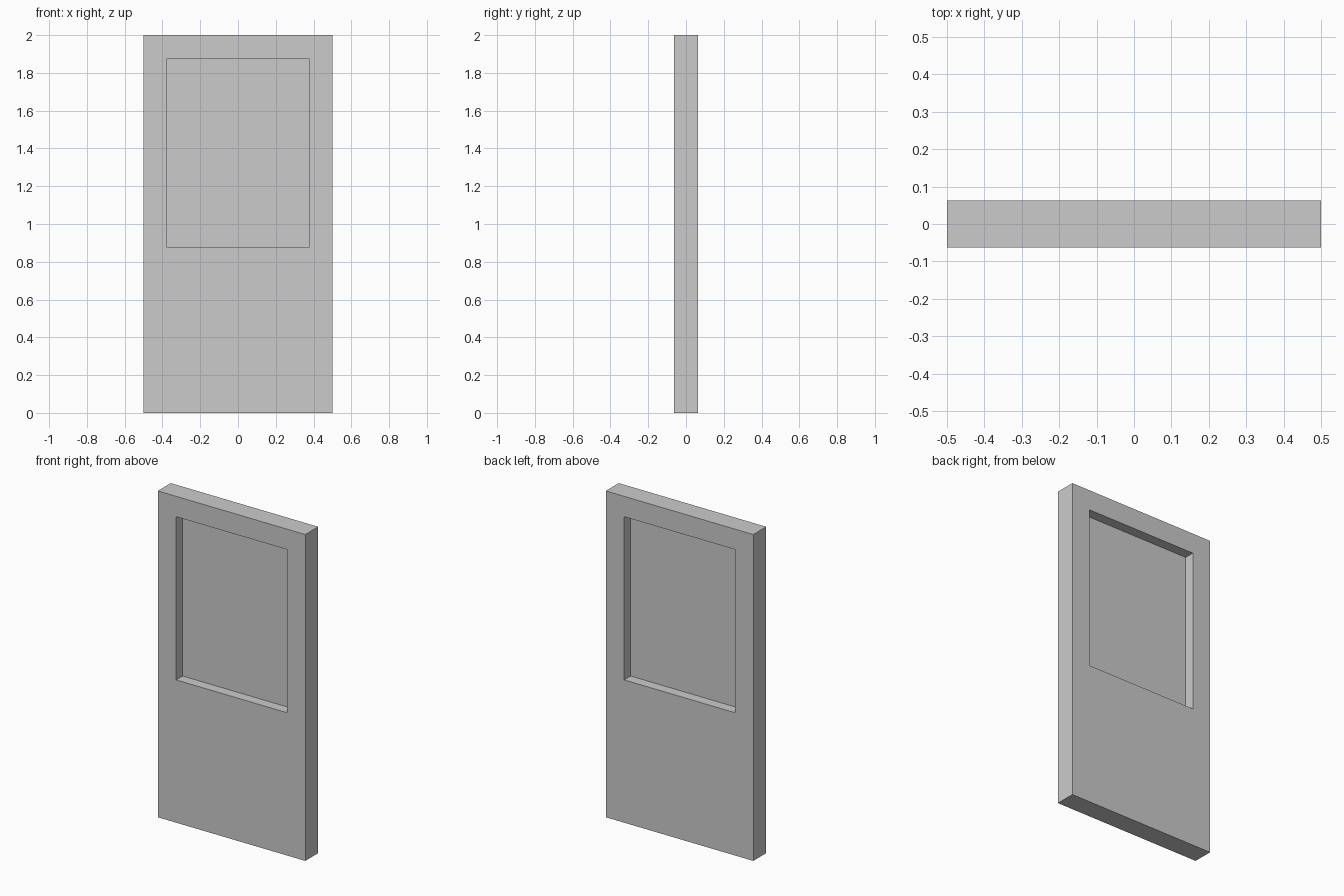
import bpy, bmesh
from mathutils import Matrix, Vector

if "Cube" in bpy.data.objects:
    bpy.data.objects.remove(bpy.data.objects["Cube"])

WIDTH, DEPTH, HEIGHT = 1.0, 0.125, 2.0
BORDER, SILL = 0.125, 0.875


def add_object(name, bm):
    mesh = bpy.data.meshes.new(name)
    bm.to_mesh(mesh)
    bm.free()
    obj = bpy.data.objects.new(name, mesh)
    bpy.context.collection.objects.link(obj)
    return obj


# Door slab: a box with a window opening inset on both faces and bridged through
bm = bmesh.new()
bmesh.ops.create_cube(bm, size=1, matrix=Matrix.Translation((0, 0, HEIGHT / 2))
                      @ Matrix.Diagonal((WIDTH, DEPTH, HEIGHT, 1)))
bm.normal_update()
openings = [f for f in bm.faces if abs(f.normal.y) > 0.9]
bmesh.ops.inset_individual(bm, faces=openings, thickness=BORDER, use_even_offset=True)
for face in openings:
    for v in face.verts:
        if v.co.z < SILL:
            v.co.z = SILL
rims = [e for f in openings for e in f.edges]
bmesh.ops.delete(bm, geom=openings, context='FACES_ONLY')
bmesh.ops.bridge_loops(bm, edges=rims)
bmesh.ops.recalc_face_normals(bm, faces=bm.faces)
add_object("door_slab", bm)

# Window pane: a flat sheet halfway through the opening
bm = bmesh.new()
x, top = WIDTH / 2 - BORDER, HEIGHT - BORDER
bm.faces.new([bm.verts.new(Vector(c)) for c in
              ((-x, 0, SILL), (x, 0, SILL), (x, 0, top), (-x, 0, top))])
add_object("window_pane", bm)
